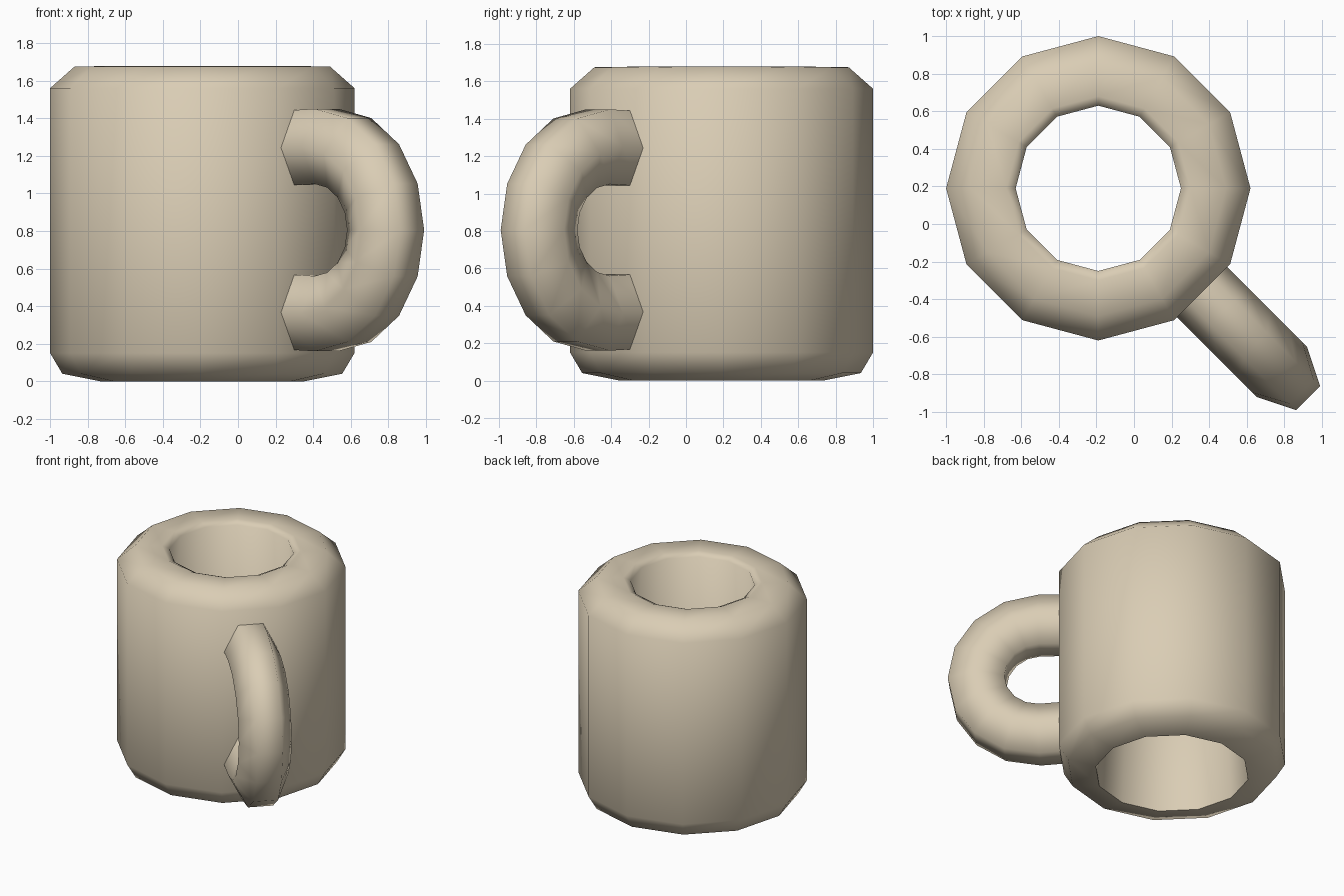
import bpy, bmesh, math
from mathutils import Vector

if "Cube" in bpy.data.objects:
    bpy.data.objects.remove(bpy.data.objects["Cube"])

clay = bpy.data.materials.new("warm beige")
clay.diffuse_color = (0.70, 0.61, 0.46, 1)
clay.use_nodes = True
clay.node_tree.nodes["Principled BSDF"].inputs["Base Color"].default_value = clay.diffuse_color
CENTRE = Vector((-0.19, 0.19, 0))


def loft(name, rings, close_rings=False, cap=False):
    """Skin a list of closed rings of points."""
    bm = bmesh.new()
    vs = [[bm.verts.new(p) for p in r] for r in rings]
    n = len(vs[0])
    for i in range(len(vs) if close_rings else len(vs) - 1):
        a, b = vs[i], vs[(i + 1) % len(vs)]
        for j in range(n):
            k = (j + 1) % n
            bm.faces.new((a[j], a[k], b[k], b[j]))
    if cap:
        bm.faces.new(vs[0])
        bm.faces.new(vs[-1])
    bmesh.ops.recalc_face_normals(bm, faces=bm.faces)
    me = bpy.data.meshes.new(name)
    bm.to_mesh(me)
    bm.free()
    me.materials.append(clay)
    ob = bpy.data.objects.new(name, me)
    bpy.context.collection.objects.link(ob)
    bpy.ops.object.select_all(action='DESELECT')
    ob.select_set(True)
    bpy.context.view_layer.objects.active = ob
    bpy.ops.object.shade_smooth_by_angle(angle=math.radians(80))
    return ob


# Thick twelve-sided mug wall, open at both ends (radius, height)
profile = [(0.545, 0), (0.745, 0.04), (0.81, 0.15), (0.81, 1.56),
           (0.68, 1.675), (0.49, 1.678), (0.44, 1.655)]
loft("mug_body",
     [[CENTRE + Vector((r * math.cos(a), r * math.sin(a), z))
       for a in (math.tau * i / 12 for i in range(12))] for r, z in profile],
     close_rings=True)

# Hexagonal half-ring handle pointing to the front right corner
out = Vector((1, -1, 0)).normalized()
side = Vector((1, 1, 0)).normalized()
section = [(0.2, 0.09), (0.0, 0.19), (-0.2, 0.09),
           (-0.2, -0.09), (0.0, -0.19), (0.2, -0.09)]
hub = CENTRE + out * 0.935 + Vector((0, 0, 0.805))
rings = []
for i in range(-4, 5):
    a = i * math.pi / 8
    d = out * math.cos(a) + Vector((0, 0, math.sin(a)))
    rings.append([hub + d * (0.445 + u) + side * v for u, v in section])
# Straight ends run into the wall
rings.insert(0, [p - out * 0.23 + Vector((0, 0, 0.01)) for p in rings[0]])
rings.append([p - out * 0.23 - Vector((0, 0, 0.01)) for p in rings[-1]])
loft("handle", rings, cap=True)
